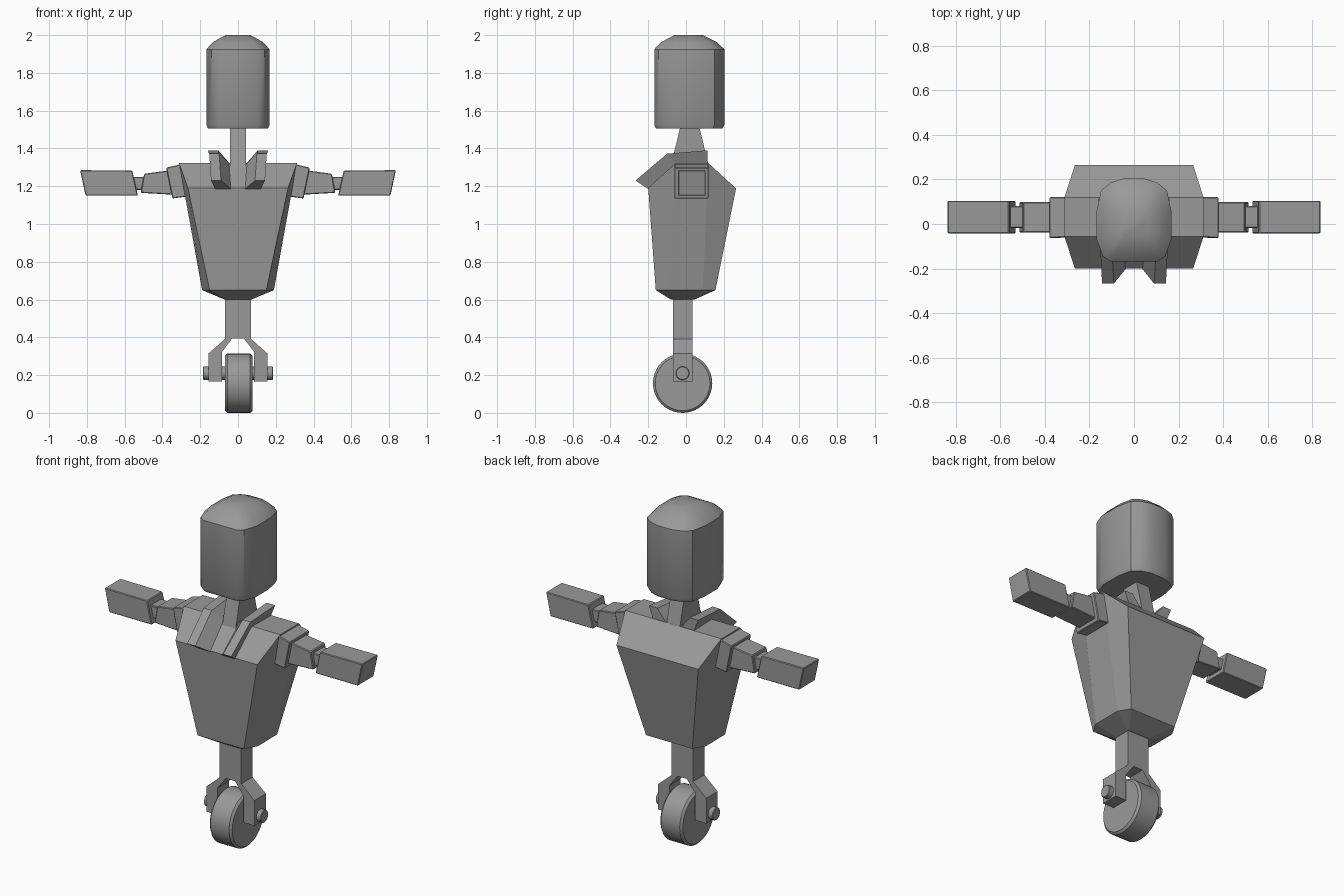
import bpy, bmesh, math
from mathutils import Vector

if "Cube" in bpy.data.objects:
    bpy.data.objects.remove(bpy.data.objects["Cube"])

grey = bpy.data.materials.new("matte_grey")
grey.diffuse_color = (0.32, 0.32, 0.32, 1)
grey.use_nodes = True
grey.node_tree.nodes["Principled BSDF"].inputs["Base Color"].default_value = grey.diffuse_color


def finish(name, bm, bevel=0.0, smooth=None):
    bmesh.ops.recalc_face_normals(bm, faces=bm.faces)
    me = bpy.data.meshes.new(name)
    bm.to_mesh(me)
    bm.free()
    me.materials.append(grey)
    ob = bpy.data.objects.new(name, me)
    bpy.context.collection.objects.link(ob)
    if bevel:
        mod = ob.modifiers.new("edge_bevel", 'BEVEL')
        mod.width = bevel
        mod.segments = 1
        mod.limit_method = 'ANGLE'
    if smooth:
        bpy.ops.object.select_all(action='DESELECT')
        bpy.context.view_layer.objects.active = ob
        ob.select_set(True)
        bpy.ops.object.shade_smooth_by_angle(angle=math.radians(smooth))
    return ob


def loft(name, rings, **kw):
    """Skin a list of equal-length closed rings and cap both ends."""
    bm = bmesh.new()
    vs = [[bm.verts.new(p) for p in r] for r in rings]
    n = len(vs[0])
    for a, b in zip(vs, vs[1:]):
        for i in range(n):
            j = (i + 1) % n
            bm.faces.new((a[i], a[j], b[j], b[i]))
    bm.faces.new(vs[0])
    bm.faces.new(vs[-1])
    return finish(name, bm, **kw)


def mirrored(half):
    """Close a right-hand half outline by mirroring it across x = 0."""
    return half + [(-p[0], *p[1:]) for p in reversed(half)]


def cylinder_x(name, radius, width, centre, sides, **kw):
    def ring(x):
        return [(x, centre[1] + radius * math.cos(2 * math.pi * i / sides),
                 centre[2] + radius * math.sin(2 * math.pi * i / sides))
                for i in range(sides)]
    return loft(name, [ring(centre[0] - width / 2), ring(centre[0] + width / 2)], **kw)


# Head: rounded column with a domed top
head_half = [(.105, -.168), (.14, -.145), (.167, -.07), (.167, .06),
             (.148, .15), (.105, .185), (.05, .203)]
rings = []
for z, s in [(1.505, .95), (1.525, 1), (1.925, 1), (1.962, .8), (2.0, .4)]:
    rings.append([(x * s, .01 + (y - .01) * s, z) for x, y in mirrored(head_half)])
loft("head", rings, smooth=35)

# Neck: tapers upward
loft("neck", [[(-.043, a, z), (.043, a, z), (.043, b, z), (-.043, b, z)]
              for a, b, z in [(-.085, .125, 1.29), (-.03, .07, 1.515)]])

# Torso: tapered shell with sloped shoulders, front and back
torso = [
    [(.07, -.08, .6), (.07, -.06, .6), (.07, .03, .6), (.07, .045, .6)],
    [(.15, -.16, .65), (.19, -.09, .65), (.19, .09, .65), (.15, .156, .65)],
    [(.265, -.2, 1.19), (.312, -.055, 1.323), (.312, .118, 1.323), (.265, .265, 1.188)],
]
bm = bmesh.new()
vs = [[bm.verts.new(p) for p in mirrored(h)] for h in torso]
for a, b in zip(vs, vs[1:]):
    for i in range(8):
        j = (i + 1) % 8
        bm.faces.new((a[i], a[j], b[j], b[i]))
bm.faces.new(vs[0])
for i in range(3):  # front slope, top, back slope
    t = vs[2]
    bm.faces.new((t[i], t[i + 1], t[6 - i], t[7 - i]))
finish("torso", bm)

# Paired parts: lapels and arm blocks
for side, s in (("right", 1), ("left", -1)):
    lapel = [
        [(.16, .115, 1.39), (.105, .115, 1.39), (.045, .115, 1.315), (.13, .115, 1.315)],
        [(.152, -.10, 1.372), (.10, -.10, 1.372), (.04, -.05, 1.315), (.125, -.05, 1.315)],
        [(.143, -.267, 1.23), (.09, -.267, 1.23), (.036, -.2, 1.185), (.12, -.2, 1.185)],
    ]
    loft("lapel_" + side, [[(s * x, y, z) for x, y, z in r] for r in lapel])

    # Each end: x at bottom, x at top, z bottom, z top, y front, y back
    blocks = {
        "shoulder": ((.24, .28, 1.15, 1.322, -.06, .12), (.347, .38, 1.135, 1.298, -.062, .12)),
        "upper_arm": ((.34, .355, 1.155, 1.285, -.038, .098), (.515, .497, 1.165, 1.266, -.038, .098)),
        "elbow": ((.49, .49, 1.18, 1.25, -.018, .08), (.565, .57, 1.18, 1.25, -.018, .08)),
        "forearm": ((.53, .56, 1.15, 1.283, -.042, .104), (.807, .836, 1.15, 1.285, -.042, .104)),
    }
    for name, ends in blocks.items():
        loft(name + "_" + side,
             [[(s * xb, a, zb), (s * xb, b, zb), (s * xt, b, zt), (s * xt, a, zt)]
              for xb, xt, zb, zt, a, b in ends], bevel=.004)

# Leg: stem that splits into a fork, extruded front to back
fork = mirrored([(.07, .605), (.07, .39), (.156, .315), (.156, .167),
                 (.084, .167), (.084, .325), (.03, .395)])
loft("leg_fork", [[(x, y, z) for x, z in fork] for y in (-.07, .035)])

# Wheel and axle
cylinder_x("wheel", .157, .145, (.004, -.018, .157), 40, bevel=.012, smooth=30)
cylinder_x("axle", .036, .37, (0, -.018, .21), 20, bevel=.003, smooth=30)
